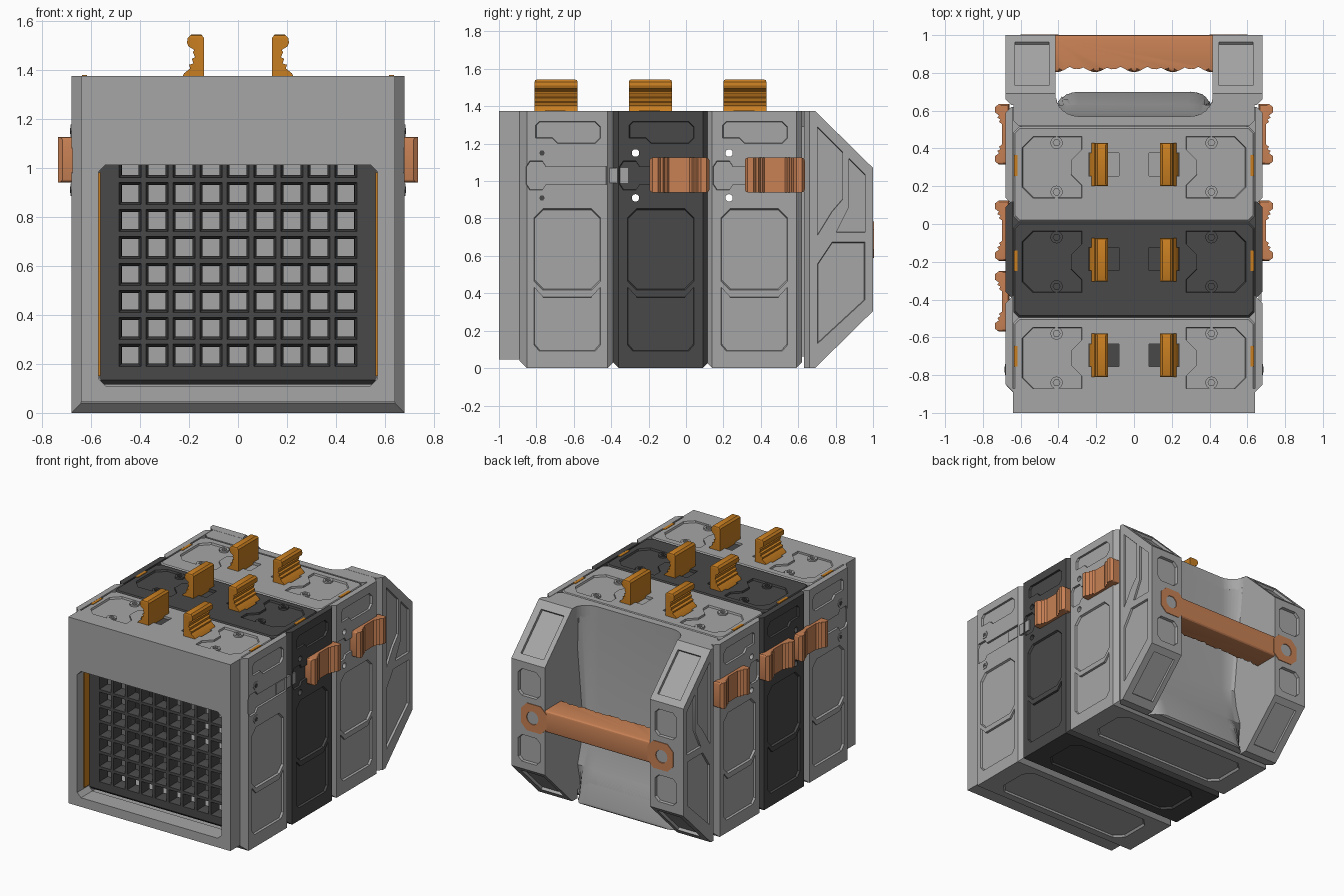
import bpy, bmesh, math
from mathutils import Vector

cube = bpy.data.objects.get("Cube")
if cube:
    bpy.data.objects.remove(cube, do_unlink=True)


def material(name, rgb):
    m = bpy.data.materials.new(name)
    m.use_nodes = True
    m.diffuse_color = (*rgb, 1)
    m.node_tree.nodes["Principled BSDF"].inputs["Base Color"].default_value = (*rgb, 1)
    return m


GREY = material("light grey", (0.38, 0.38, 0.38))
DARK = material("dark grey", (0.065, 0.065, 0.065))
ORANGE = material("orange", (0.58, 0.21, 0.015))
COPPER = material("copper", (0.58, 0.22, 0.09))


def add_prism(bm, pts, axis, a, b, shrink=1.0):
    """Extrude a 2D outline along an axis from a to b; the end at a may shrink."""
    mid = sum((Vector(p) for p in pts), Vector((0, 0))) / len(pts)
    rings = []
    for d, s in ((a, shrink), (b, 1.0)):
        ring = []
        for p in pts:
            u, v = mid + (Vector(p) - mid) * s
            ring.append(bm.verts.new({"x": (d, u, v), "y": (u, d, v), "z": (u, v, d)}[axis]))
        rings.append(ring)
    lo, hi = rings
    bm.faces.new(lo)
    bm.faces.new(hi)
    for i in range(len(pts)):
        j = (i + 1) % len(pts)
        bm.faces.new((lo[i], lo[j], hi[j], hi[i]))


def finish(name, bm, mat=None):
    bmesh.ops.recalc_face_normals(bm, faces=bm.faces[:])
    me = bpy.data.meshes.new(name)
    bm.to_mesh(me)
    bm.free()
    ob = bpy.data.objects.new(name, me)
    bpy.context.collection.objects.link(ob)
    if mat:
        me.materials.append(mat)
    return ob


def prism(name, pts, axis, a, b, mat, pick=None, size=0.02, segs=1):
    """Prism with the edges chosen by pick(v1, v2) bevelled."""
    bm = bmesh.new()
    add_prism(bm, pts, axis, a, b)
    if pick:
        edges = [e for e in bm.edges if pick(e.verts[0].co, e.verts[1].co)]
        bmesh.ops.bevel(bm, geom=edges, offset=size, segments=segs, profile=0.5,
                        affect='EDGES', clamp_overlap=True)
    return finish(name, bm, mat)


def rect(u0, u1, v0, v1, c=0.0):
    if not c:
        return [(u0, v0), (u1, v0), (u1, v1), (u0, v1)]
    return [(u0 + c, v0), (u1 - c, v0), (u1, v0 + c), (u1, v1 - c),
            (u1 - c, v1), (u0 + c, v1), (u0, v1 - c), (u0, v0 + c)]


def disc(u, v, r, n=12):
    return [(u + r * math.cos(2 * math.pi * i / n), v + r * math.sin(2 * math.pi * i / n))
            for i in range(n)]


def cut(ob, cutter, keep=False):
    cutter.hide_render = True
    mod = ob.modifiers.new("cut", 'BOOLEAN')
    mod.operation, mod.solver, mod.object = 'DIFFERENCE', 'EXACT', cutter
    dg = bpy.context.evaluated_depsgraph_get()
    me = bpy.data.meshes.new_from_object(ob.evaluated_get(dg))
    ob.modifiers.clear()
    ob.data = me
    if not keep:
        bpy.data.objects.remove(cutter, do_unlink=True)


# Side panel outlines, measured from the front of each module
UPPER = rect(0.07, 0.44, 0.41, 0.86, 0.05)
LOWER = [(0.07, 0.12), (0.10, 0.085), (0.41, 0.085), (0.44, 0.12), (0.44, 0.44),
         (0.39, 0.385), (0.12, 0.385), (0.07, 0.44)]
TOP = [(0.08, 1.23), (0.17, 1.23), (0.20, 1.2), (0.41, 1.2), (0.44, 1.23),
       (0.44, 1.29), (0.41, 1.32), (0.10, 1.32), (0.08, 1.30)]
RAIL = [(0.03, 0.98), (0.05, 0.95), (0.12, 0.95), (0.14, 0.98), (0.48, 0.98),
        (0.48, 1.08), (0.14, 1.08), (0.12, 1.11), (0.05, 1.11), (0.03, 1.08)]
half = [(0.68, 0), (0.68, 1.375), (0.64, 1.375), (0.64, 1.3), (0.6, 1.3), (0.6, 0.06)]
SHELL = half + [(-x, z) for x, z in reversed(half)]
LID_SIDE = [(0.27, 0.17), (0.27, 0.1), (0.33, 0.04), (0.33, -0.04), (0.27, -0.1), (0.27, -0.17),
            (0.54, -0.17), (0.6, -0.11), (0.6, 0.11), (0.54, 0.17)]


def outer(v):
    return abs(v.x) > 0.675 or v.z < 0.01


# Three stacked modules: open shell, offset lid, screws and knobs
modules = [("front", -0.89, -0.96, GREY), ("middle", -0.39, -0.495, DARK), ("rear", 0.11, 0.01, GREY)]
for i, (label, y0, lid0, mat) in enumerate(modules):
    shell = prism(label + "_shell", SHELL, "y", y0, y0 + 0.51, mat,
                  lambda a, b: abs(a.y - b.y) < 0.001 and outer(a) and outer(b),
                  0.03 if i else 0.04)
    bm = bmesh.new()
    for s in (1, -1):
        for outline in (UPPER, LOWER, TOP, RAIL):
            add_prism(bm, [(y0 + u, v) for u, v in outline], "x", s * 0.666, s * 0.70, 0.94)
    add_prism(bm, rect(-0.56, 0.56, y0 + 0.09, y0 + 0.42, 0.06), "z", 0.014, -0.02, 0.95)
    if i:
        for z in (0.91, 1.15):
            add_prism(bm, disc(y0 + 0.12, z, 0.02), "x", -0.8, 0.8)
    cut(shell, finish("shell_cutter", bm))

    lid = prism(label + "_lid", rect(-0.639, 0.639, lid0, (-0.495, 0.01, 0.515)[i], 0.03),
                "z", 1.29, 1.375, mat,
                lambda a, b: a.z > 1.37 and b.z > 1.37, 0.01)
    yc = (-0.71, -0.2, 0.3)[i]
    bm = bmesh.new()
    for s in (1, -1):
        add_prism(bm, [(s * x, yc + y) for x, y in LID_SIDE], "z", 1.362, 1.4, 0.94)
        add_prism(bm, rect(s * 0.16 - 0.08, s * 0.16 + 0.08, yc - 0.045, yc + 0.075), "z", 1.355, 1.4)
    cut(lid, finish("lid_cutter", bm))

    for s in (1, -1):
        # Screws on the lid
        for dy in (-0.13, 0.13):
            bm = bmesh.new()
            add_prism(bm, disc(s * 0.41, yc + dy, 0.033), "z", 1.35, 1.374)
            screw = finish(label + "_lid_screw", bm, mat)
            bm = bmesh.new()
            add_prism(bm, disc(s * 0.41, yc + dy, 0.018, 6), "z", 1.362, 1.4)
            cut(screw, finish("screw_cutter", bm))
        if i == 0:
            for z in (0.91, 1.15):
                prism("side_screw", disc(y0 + 0.12, z, 0.03, 6), "x", s * 0.67, s * 0.684, mat)
                prism("screw_socket", disc(y0 + 0.12, z, 0.015, 6), "x", s * 0.68, s * 0.686, DARK)
            prism("slot_floor", rect(s * 0.115 - 0.035, s * 0.115 + 0.035, yc - 0.045, yc + 0.075),
                  "z", 1.35, 1.359, DARK)
        # Ribbed sliding knob
        grip = [(0.145, 1.355), (0.235, 1.355), (0.22, 1.385), (0.195, 1.405), (0.2, 1.42), (0.182, 1.425),
                (0.188, 1.445), (0.175, 1.45), (0.184, 1.472), (0.178, 1.48), (0.202, 1.495),
                (0.208, 1.51), (0.205, 1.53), (0.192, 1.543), (0.15, 1.543), (0.138, 1.53), (0.138, 1.375)]
        ky = (-0.695, -0.19, 0.315)[i]
        prism(label + "_knob", [(s * x, z) for x, z in grip], "y", ky - 0.115, ky + 0.115, ORANGE,
              lambda a, b: abs(a.y - b.y) < 0.001 and a.z > 1.54 and b.z > 1.54, 0.045, 2)
        prism(label + "_clip", rect(s * 0.626 - 0.01, s * 0.626 + 0.01, ky - 0.06, ky + 0.05),
              "z", 1.36, 1.378, ORANGE)

# Side slider buttons
rib = [(0.16, 0.66), (0.16, 0.715), (0.145, 0.735), (0.115, 0.735), (0.1, 0.715), (0.088, 0.724),
       (0.078, 0.706), (0.066, 0.715), (0.055, 0.70)]
for s, y in ((1, 0.475), (1, -0.035), (-1, 0.475), (-1, -0.035), (-1, -0.41)):
    pts = [(s * x, y + d) for d, x in rib] + [(s * x, y - d) for d, x in reversed(rib)]
    prism("side_button", pts, "z", 0.94, 1.125, COPPER,
          lambda a, b, y=y: abs(abs(a.y - y) - 0.16) < 0.001 and abs(abs(b.y - y) - 0.16) < 0.001
          and abs(a.z - b.z) < 0.001, 0.045, 3)
for y in (-0.48, -0.36):
    prism("bare_slider", rect(y - 0.05, y + 0.05, 0.99, 1.07), "x", 0.66, 0.674, GREY)

# Front frame with its opening
frame = prism("front_frame", rect(-0.64, 0.64, 0.045, 1.375), "y", -1, -0.87, GREY)
bm = bmesh.new()
add_prism(bm, rect(-0.57, 0.57, 0.11, 1.012, 0.03), "y", -1.1, -0.8)
cut(frame, finish("opening_cutter", bm))
for s in (1, -1):
    prism("frame_strip", rect(s * 0.566 - 0.005, s * 0.566 + 0.005, 0.15, 0.98), "y", -0.93, -0.872, ORANGE)

# Grate: tapered square holes inside a border
bm = bmesh.new()
xs = [-0.495 + 0.11 * i for i in range(10)]
zs = [0.18 + 0.11 * i for i in range(9)]
grid = [[bm.verts.new((x, -0.87, z)) for z in zs] for x in xs]
cells = [bm.faces.new((grid[i][j], grid[i + 1][j], grid[i + 1][j + 1], grid[i][j + 1]))
         for i in range(9) for j in range(8)]
bm.normal_update()
bmesh.ops.inset_individual(bm, faces=cells, thickness=0.014, depth=0)
bmesh.ops.inset_individual(bm, faces=cells, thickness=0.015, depth=-0.05)
bmesh.ops.inset_individual(bm, faces=cells, thickness=0.0005, depth=-0.03)
bmesh.ops.delete(bm, geom=cells, context='FACES')
finish("grate", bm, DARK)
for s in (1, -1):
    prism("grate_side", rect(s * 0.53 - 0.035, s * 0.53 + 0.035, 0.14, 1.06), "y", -0.87, -0.79, DARK)
prism("grate_base", rect(-0.56, 0.56, 0.115, 0.18), "y", -0.87, -0.79, DARK,
      lambda a, b: abs(a.x - b.x) > 1 and a.z < 0.15 and a.y < -0.86, 0.02)

# Rear housing with a rounded hand scoop
bm = bmesh.new()
add_prism(bm, [(0.57, 1.6), (0.57, 0.52), (0.59, 0.38), (0.63, 0.24), (0.70, 0.03), (0.70, -0.2),
               (1.3, -0.2), (1.3, 1.6)], "x", -0.415, 0.415)
corner = [e for e in bm.edges if abs(e.verts[0].co.x - e.verts[1].co.x) < 0.01
          and all(v.co.y < 0.71 for v in e.verts)]
bmesh.ops.bevel(bm, geom=corner, offset=0.12, segments=6, profile=0.5, affect='EDGES')
scoop = finish("scoop_cutter", bm)
housing = prism("rear_housing", [(0.63, 0), (0.69, 0), (1, 0.305), (1, 1.07), (0.69, 1.375), (0.63, 1.375)],
                "x", -0.68, 0.68, GREY,
                lambda a, b: a.y < 0.64 and b.y < 0.64 and abs(a.x - b.x) < 0.01, 0.03)
core = prism("rear_core", rect(-0.599, 0.599, 0.061, 1.3), "y", 0.5, 0.66, GREY)
tongue = prism("rear_tongue", rect(-0.639, 0.639, 0.518, 0.67, 0.03), "z", 1.29, 1.374, GREY)
for ob in (housing, core, tongue):
    cut(ob, scoop, keep=True)
bpy.data.objects.remove(scoop, do_unlink=True)

# Recesses on the housing sides and cheeks
bm = bmesh.new()
for s in (1, -1):
    for pts in ([(0.70, 0.12), (0.96, 0.36), (0.96, 0.68), (0.78, 0.68), (0.70, 0.56)],
                [(0.70, 1.30), (0.84, 1.16), (0.84, 0.9), (0.78, 0.83), (0.70, 0.70)],
                [(0.87, 1.13), (0.96, 1.04), (0.96, 0.72), (0.80, 0.72), (0.87, 0.86)]):
        add_prism(bm, pts, "x", s * 0.666, s * 0.70, 0.95)
    for flip in (1, -1):
        slope = [(0.72, 0.63), (0.95, 0.405), (1.0, 0.45), (0.78, 0.69)]
        add_prism(bm, [(y, 0.6875 + flip * z) for y, z in slope], "x", s * 0.45, s * 0.63)
        z = 0.6875 + flip * 0.235
        add_prism(bm, rect(s * 0.54 - 0.09, s * 0.54 + 0.09, z - 0.1, z + 0.1, 0.03), "y", 0.98, 1.03, 0.92)
cut(housing, finish("housing_cutter", bm))

# Carry handle with finger grooves and bolted ends
wave = [(-0.43 + 0.86 * i / 48, 0.822 - 0.018 * math.cos((-0.43 + 0.86 * i / 48) * 2 * math.pi / 0.205))
        for i in range(49)]
prism("handle_grip", wave + [(0.43, 1.0), (-0.43, 1.0)], "z", 0.61, 0.765, COPPER,
      lambda a, b: abs(a.z - b.z) < 0.001 and abs(a.x - b.x) > 0.001, 0.04, 3)
for s in (1, -1):
    end = prism("handle_end", rect(s * 0.5 - 0.1, s * 0.5 + 0.1, 0.59, 0.785, 0.045), "y", 0.95, 1.0045, COPPER)
    bm = bmesh.new()
    add_prism(bm, disc(s * 0.51, 0.6875, 0.05, 16), "y", 0.965, 1.02, 0.75)
    cut(end, finish("bolt_cutter", bm))
    prism("handle_bolt", disc(s * 0.51, 0.6875, 0.022, 6), "y", 0.955, 0.98, COPPER)

# Smooth only the gentle curves
bpy.ops.object.select_all(action='DESELECT')
for ob in bpy.context.collection.objects:
    if ob.type == 'MESH':
        ob.select_set(True)
        bpy.context.view_layer.objects.active = ob
bpy.ops.object.shade_smooth_by_angle(angle=math.radians(28))
